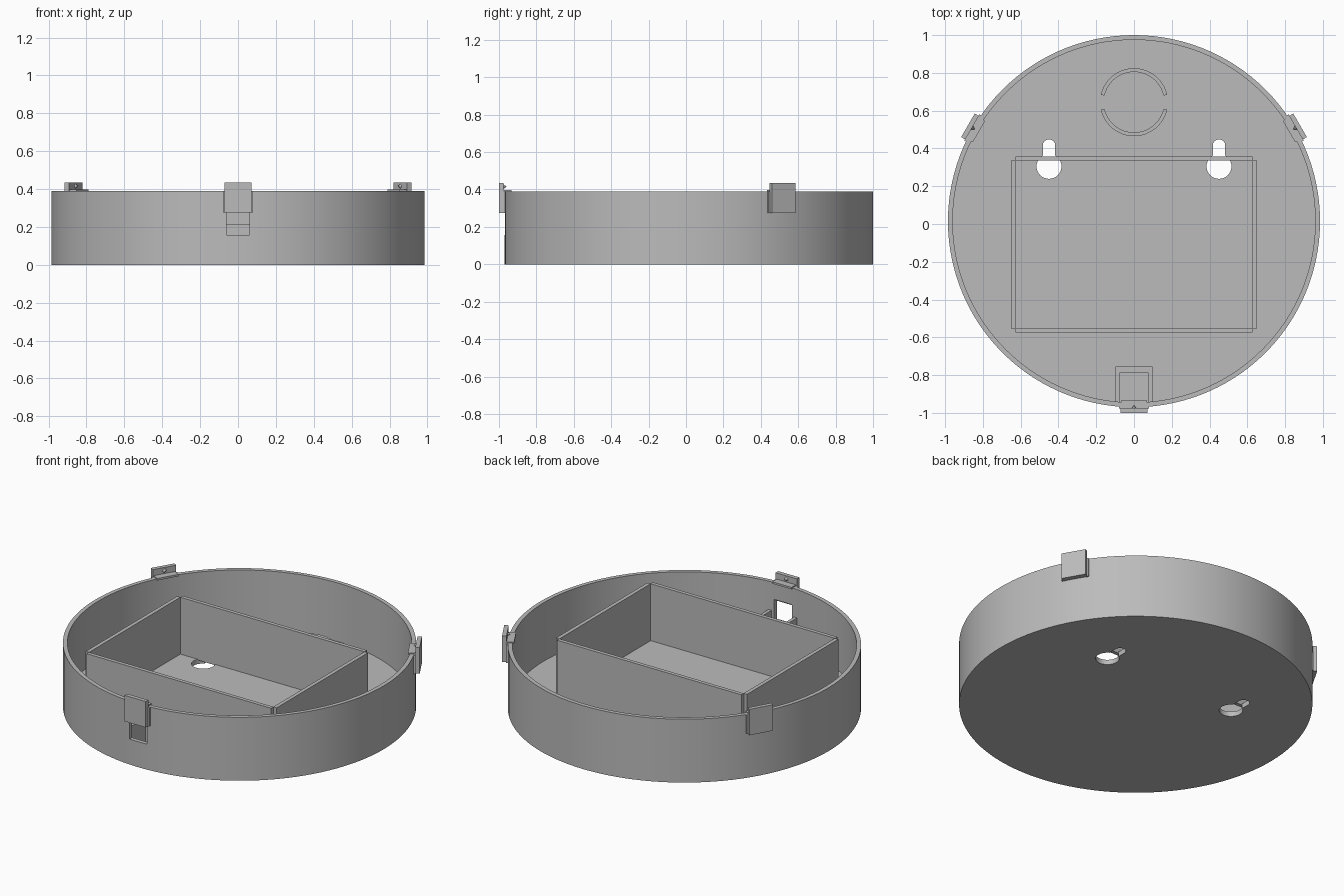
import bpy, bmesh, math
from mathutils import Matrix, Vector

cube = bpy.data.objects.get("Cube")
if cube:
    bpy.data.objects.remove(cube)

R, H, WALL, FLOOR = 0.985, 0.39, 0.025, 0.03
CENTRE = Vector((0, 0.015, 0))

grey = bpy.data.materials.new("matte_grey")
grey.use_nodes = True
colour = (0.5, 0.5, 0.5, 1)
grey.diffuse_color = colour
grey.node_tree.nodes["Principled BSDF"].inputs["Base Color"].default_value = colour


def finish(name, bm, smooth=False):
    bmesh.ops.recalc_face_normals(bm, faces=bm.faces)
    mesh = bpy.data.meshes.new(name)
    bm.to_mesh(mesh)
    bm.free()
    mesh.materials.append(grey)
    obj = bpy.data.objects.new(name, mesh)
    bpy.context.collection.objects.link(obj)
    if smooth:
        activate(obj)
        bpy.ops.object.shade_smooth_by_angle(angle=math.radians(30))
    return obj


def activate(obj):
    bpy.ops.object.select_all(action='DESELECT')
    obj.select_set(True)
    bpy.context.view_layer.objects.active = obj


def add_box(bm, x, y, z):
    """Box from three (low, high) ranges."""
    size = [b - a for a, b in (x, y, z)]
    mid = [(a + b) / 2 for a, b in (x, y, z)]
    m = Matrix.Translation(mid) @ Matrix.Diagonal((*size, 1))
    return bmesh.ops.create_cube(bm, size=1, matrix=m)["verts"]


def box(name, x, y, z):
    bm = bmesh.new()
    add_box(bm, x, y, z)
    return finish(name, bm)


def cylinder(name, x, y, radius, z):
    bm = bmesh.new()
    bmesh.ops.create_cone(bm, cap_ends=True, segments=32, radius1=radius, radius2=radius,
                          depth=z[1] - z[0],
                          matrix=Matrix.Translation((x, y, sum(z) / 2)))
    return finish(name, bm)


def lathe(name, profile, centre, start, angle, steps, closed=False):
    """Turn an (r, z) profile around a vertical axis."""
    bm = bmesh.new()
    turn = Matrix.Rotation(start, 3, 'Z')
    verts = [bm.verts.new(turn @ Vector((r, 0, z)) + centre) for r, z in profile]
    geom = verts + [bm.edges.new(p) for p in zip(verts, verts[1:])]
    if closed:
        geom.append(bm.faces.new(verts))
        bm.faces.ensure_lookup_table()
        geom = list(bm.verts) + list(bm.edges) + list(bm.faces)
        cap = bm.faces.new([bm.verts.new(v.co) for v in verts])
    bmesh.ops.spin(bm, geom=geom, cent=centre, axis=(0, 0, 1), angle=angle, steps=steps)
    bmesh.ops.remove_doubles(bm, verts=bm.verts, dist=0.0001)
    return finish(name, bm, True)


def cut(target, cutter):
    mod = target.modifiers.new("cut", 'BOOLEAN')
    mod.operation = 'DIFFERENCE'
    mod.solver = 'EXACT'
    mod.object = cutter
    activate(target)
    bpy.ops.object.modifier_apply(modifier=mod.name)
    bpy.data.objects.remove(cutter)


# Round tray with floor and rim
tray = lathe("tray", [(0, 0), (R, 0), (R, H), (R - WALL, H), (R - WALL, FLOOR), (0, FLOOR)],
             CENTRE, 0, math.tau, 120)

# Keyhole hanging slots through the floor
deep = (-0.05, 0.1)
for x in (-0.45, 0.45):
    cut(tray, cylinder("keyhole_cutter", x, 0.305, 0.066, deep))
    cut(tray, box("slot_cutter", (x - 0.033, x + 0.033), (0.3, 0.415), deep))
    cut(tray, cylinder("slot_end_cutter", x, 0.415, 0.033, deep))

# Window in the front wall
cut(tray, box("window_cutter", (-0.06, 0.06), (-1.1, -0.9), (0.157, 0.285)))
activate(tray)
bpy.ops.object.shade_smooth_by_angle(angle=math.radians(30))

# Rectangular compartment with notched corners
bm = bmesh.new()
height = (FLOOR - 0.005, 0.38)
for y in (-0.575, 0.335):
    add_box(bm, (-0.628, 0.628), (y, y + 0.023), height)
for x in (-0.65, 0.627):
    add_box(bm, (x, x + 0.023), (-0.552, 0.335), height)
finish("compartment_walls", bm)

# Split ring on the floor
gap = 0.22
for name, start in (("ring_back", gap), ("ring_front", math.pi + gap)):
    lathe(name, [(0.16, 0.025), (0.18, 0.025), (0.18, 0.125), (0.16, 0.125)],
          Vector((0, 0.645, 0)), start, math.pi - 2 * gap, 24, True)

# Pocket behind the window
bm = bmesh.new()
height = (FLOOR - 0.005, 0.215)
add_box(bm, (-0.097, 0.097), (-0.79, -0.755), height)
for x in (-0.097, 0.077):
    add_box(bm, (x, x + 0.02), (-0.95, -0.79), height)
finish("window_pocket", bm)

# Three rim clips: outer plate, backing, ledge over the rim and a small nub
for name, degrees in (("front_clip", 270), ("left_clip", 30), ("right_clip", 150)):
    bm = bmesh.new()
    add_box(bm, (0.99, 1.015), (-0.072, 0.072), (0.275, 0.435))
    add_box(bm, (0.972, 0.992), (-0.08, 0.08), (0.275, 0.39))
    add_box(bm, (0.948, 1.0), (-0.065, 0.065), (0.385, 0.397))
    nub = Matrix.Translation((0.983, 0, 0.415)) @ Matrix.Rotation(-math.pi / 2, 4, 'Y')
    bmesh.ops.create_cone(bm, cap_ends=True, segments=12, radius1=0.012, radius2=0.001,
                          depth=0.016, matrix=nub)
    spin = Matrix.Translation(CENTRE) @ Matrix.Rotation(math.radians(degrees), 4, 'Z')
    bmesh.ops.transform(bm, matrix=spin, verts=bm.verts)
    finish(name, bm)
